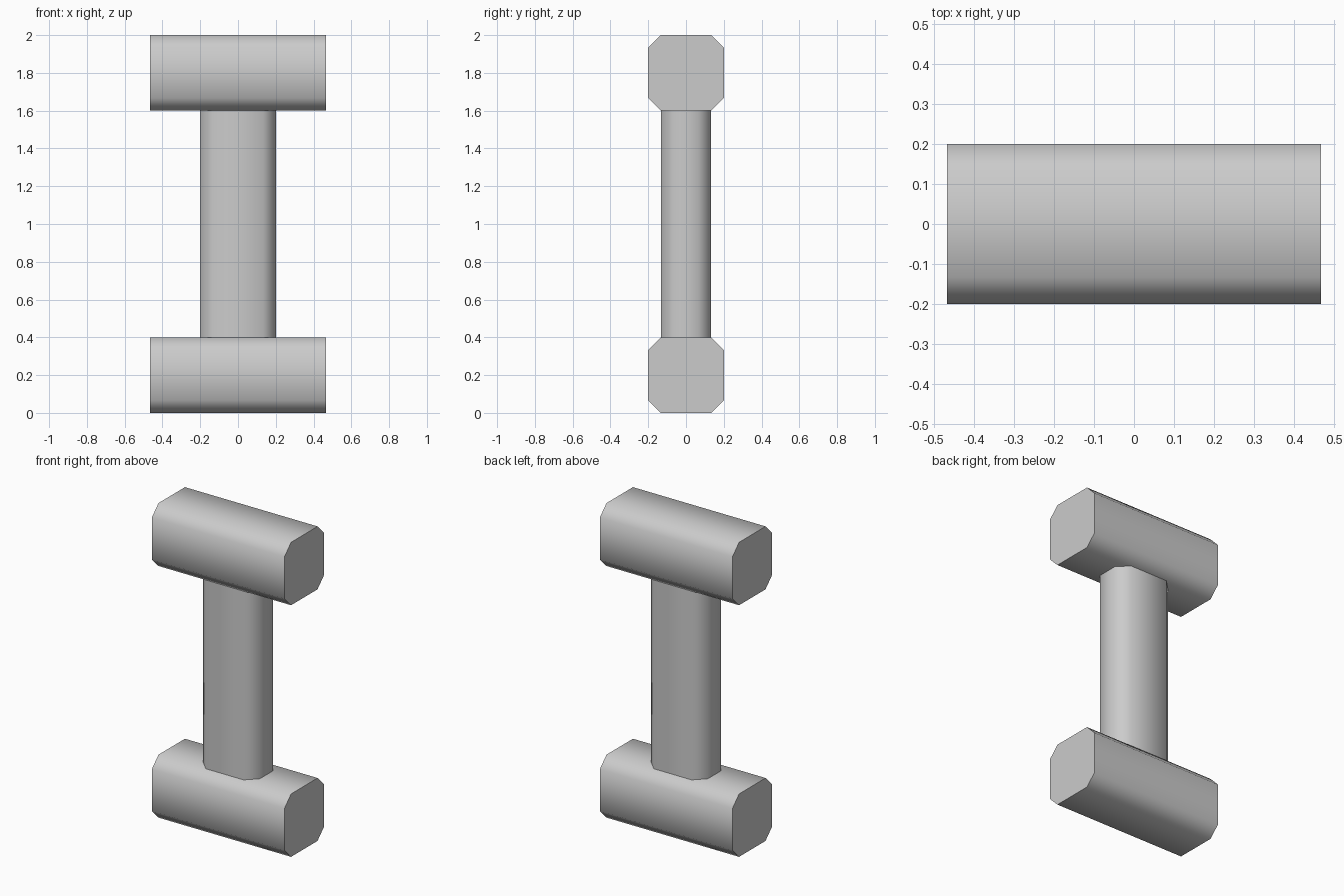
import bpy
import math
from mathutils import Matrix

cube = bpy.data.objects.get("Cube")
if cube:
    bpy.data.objects.remove(cube, do_unlink=True)

GREY = (0.6, 0.6, 0.6, 1.0)
grey = bpy.data.materials.new("plain grey")
grey.use_nodes = True
grey.diffuse_color = GREY
grey.node_tree.nodes["Principled BSDF"].inputs["Base Color"].default_value = GREY

CHAMFER = 0.067


def prism(name, a, b, length, matrix):
    """Chamfered rectangle of half sizes a, b extruded along its local z."""
    c = CHAMFER
    quarter = [(a, b - c), (a - c, b)]
    half = quarter + [(-x, y) for x, y in reversed(quarter)]
    outline = half + [(-x, -y) for x, y in half]
    n = len(outline)
    verts = [(x, y, z) for z in (-length / 2, length / 2) for x, y in outline]
    faces = [(i, (i + 1) % n, (i + 1) % n + n, i + n) for i in range(n)]
    faces += [tuple(reversed(range(n))), tuple(range(n, 2 * n))]
    mesh = bpy.data.meshes.new(name)
    mesh.from_pydata(verts, [], faces)
    mesh.transform(matrix)
    mesh.materials.append(grey)
    mesh.update()
    obj = bpy.data.objects.new(name, mesh)
    bpy.context.collection.objects.link(obj)

    # Rounded shading along the sides, crisp ends
    bpy.ops.object.select_all(action="DESELECT")
    obj.select_set(True)
    bpy.context.view_layer.objects.active = obj
    bpy.ops.object.shade_smooth_by_angle(angle=math.radians(60))
    return obj


# Horizontal bars at the bottom and top
along_x = Matrix.Rotation(math.pi / 2, 4, "Y")
for name, z in (("bottom_bar", 0.2), ("top_bar", 1.8)):
    prism(name, 0.2, 0.2, 0.933, Matrix.Translation((0, 0, z)) @ along_x)

# Upright column between the bars
prism("column", 0.2, 0.133, 1.2, Matrix.Translation((0, 0, 1)))
